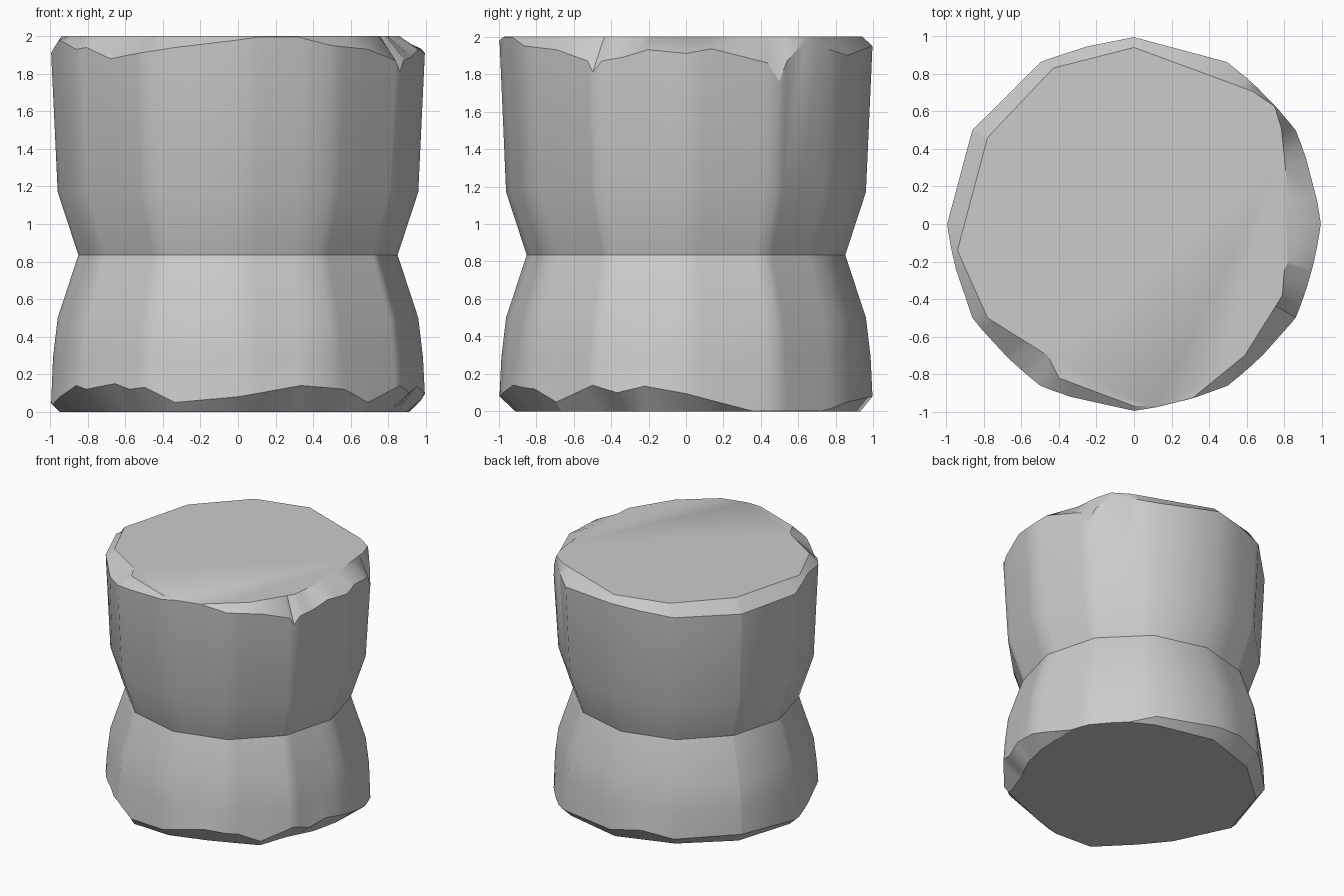
import bpy, bmesh
from math import sin, cos, radians, degrees, atan2, hypot, pi

if "Cube" in bpy.data.objects:
    bpy.data.objects.remove(bpy.data.objects["Cube"])

# Rim height where the chipped edge meets the wall: angle in degrees, z
TOP_RIM = [(0, 1.91), (8, 1.935), (26, 1.86), (30, 1.76), (33, 1.87), (40, 1.97),
           (60, 1.90), (90, 1.95), (120, 1.91), (150, 1.90), (180, 1.91), (194, 1.98),
           (210, 1.93), (215, 1.94), (226, 1.88), (250, 1.94), (270, 1.98), (277, 2.0),
           (288, 2.0), (300, 1.95), (315, 1.93), (328, 1.87), (330, 1.81), (333, 1.87),
           (340, 1.89), (348, 1.93)]
BOTTOM_RIM = [(0, .095), (21, 0), (48, 0), (60, .05), (90, .08), (105, .12), (120, .08),
              (150, .08), (184, .04), (210, .14), (215, .12), (228, .15), (234, .12),
              (240, .13), (250, .05), (270, .08), (290, .14), (305, .12), (315, .05),
              (330, .14), (338, .10), (347, .135)]
# Outline of the flat top (x, y) and of the flat bottom (angle, radius)
TOP_CAP = [(0, .94), (.57, .73), (.77, .65), (.83, .07), (.86, -.1), (.80, -.25),
           (.79, -.38), (.59, -.70), (.32, -.92), (.12, -.97), (0, -.97), (-.40, -.82),
           (-.46, -.70), (-.78, -.50), (-.94, -.14), (-.78, .46), (-.43, .83)]
BOTTOM_CAP = [(0, .90), (21, .98), (48, .98), (60, .95), (90, .93), (120, .90), (150, .93),
              (180, .95), (210, .86), (228, .86), (250, .95), (270, .91), (290, .87),
              (305, .89), (315, .94), (330, .86), (345, .88)]
TOP_CAP = sorted((degrees(atan2(y, x)) % 360, hypot(x, y)) for x, y in TOP_CAP)


def span(table, a):
    """Neighbouring table entries around angle a, wrapping at 360."""
    t = [(table[-1][0] - 360, table[-1][1])] + table + [(table[0][0] + 360, table[0][1])]
    return next((p, q) for p, q in zip(t, t[1:]) if p[0] <= a <= q[0])


def linear(table, a):
    (a0, v0), (a1, v1) = span(table, a)
    return v0 + (v1 - v0) * (a - a0) / (a1 - a0)


def chord(table, a):
    """Radius at angle a on the straight-sided polygon."""
    (a0, r0), (a1, r1) = span(table, a)
    s = lambda d: sin(radians(d))
    return r0 * r1 * s(a1 - a0) / (r0 * s(a - a0) + r1 * s(a1 - a))


TWELVE = [(k * 30, 1.0) for k in range(12)]
angles = []
for a in sorted(a for t in (TWELVE, TOP_RIM, BOTTOM_RIM, TOP_CAP, BOTTOM_CAP) for a, _ in t):
    if not angles or a - angles[-1] > 0.4:
        angles.append(a)

# Waisted stone body: each column runs from bottom flat to top flat
bm = bmesh.new()
columns = []
for a in angles:
    side = chord(TWELVE, a)
    edge = .995 * (1 + side) / 2
    zb, zt = linear(BOTTOM_RIM, a), linear(TOP_RIM, a)
    points = [(min(chord(BOTTOM_CAP, a), edge - .003), 0), (edge, max(zb, .003)),
              (.985 * side, .29), (.96 * side, .5), (.85 * side, .835),
              (.96 * side, 1.17), (edge, min(zt, 1.997)),
              (min(chord(TOP_CAP, a), edge - .003), 2)]
    columns.append([bm.verts.new((r * cos(radians(a)), r * sin(radians(a)), z))
                    for r, z in points])
for c, d in zip(columns, columns[1:] + columns[:1]):
    for i in range(len(c) - 1):
        bm.faces.new((c[i], d[i], d[i + 1], c[i + 1]))
bm.faces.new([c[0] for c in reversed(columns)])
bm.faces.new([c[-1] for c in columns])
bmesh.ops.recalc_face_normals(bm, faces=bm.faces)

mesh = bpy.data.meshes.new("stone_body")
bm.to_mesh(mesh)
bm.free()
body = bpy.data.objects.new("stone_body", mesh)
bpy.context.collection.objects.link(body)
bpy.context.view_layer.objects.active = body
body.select_set(True)
bpy.ops.object.shade_smooth_by_angle(angle=radians(32))
